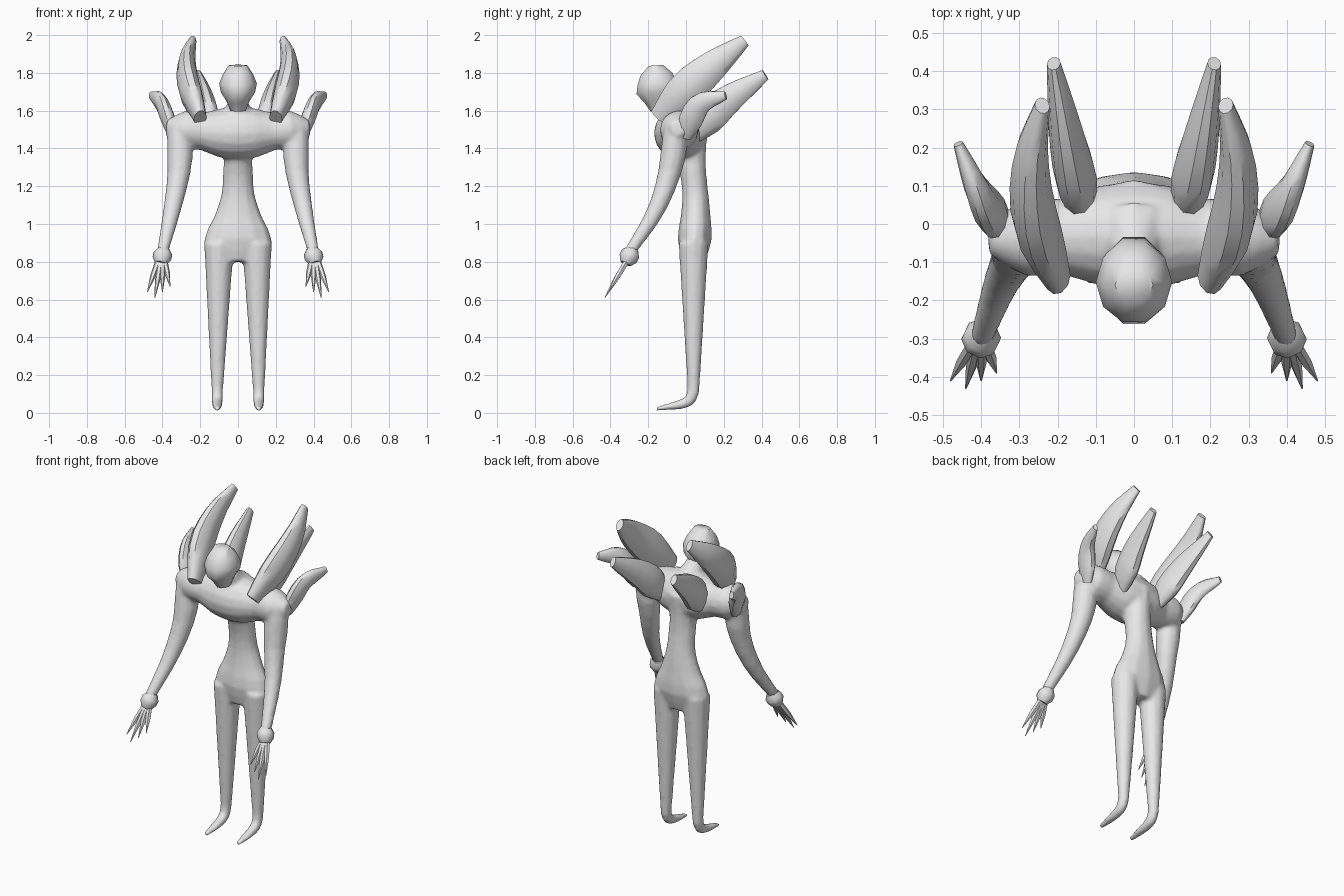
import bpy, bmesh, math
from mathutils import Vector

cube = bpy.data.objects.get("Cube")
if cube:
    bpy.data.objects.remove(cube, do_unlink=True)

shade = (0.8, 0.8, 0.8, 1)
grey = bpy.data.materials.new("plain_grey")
grey.use_nodes = True
grey.diffuse_color = shade
grey.node_tree.nodes["Principled BSDF"].inputs["Base Color"].default_value = shade

ACROSS = Vector((1, 0, 0))
FORWARD = Vector((0, 1, 0))


def blend(values, amount):
    """Pass a smooth curve through evenly spaced numbers or vectors."""
    last = len(values) - 1
    index = min(int(amount * last), last - 1)
    t = amount * last - index
    start, end = values[index], values[index + 1]
    before = values[index - 1] if index > 0 else start + start - end
    after = values[index + 2] if index + 2 <= last else end + end - start
    pull_in = (end - before) / 2
    pull_out = (after - start) / 2
    rise = t * t * (3 - 2 * t)
    return (start + (end - start) * rise
            + pull_in * (t * (1 - t) ** 2) - pull_out * (t * t * (1 - t)))


def sweep(bm, path, widths, depths, steps=8, sides=12, hint=ACROSS, mirror=1):
    """Skin elliptical sections along a smooth path and close both ends."""
    path = [Vector((x * mirror, y, z)) for x, y, z in path]
    centres = [blend(path, i / steps) for i in range(steps + 1)]
    loops = []
    for i, centre in enumerate(centres):
        along = centres[min(i + 1, steps)] - centres[max(i - 1, 0)]
        along.normalize()
        side = (hint - along * hint.dot(along)).normalized()
        front = along.cross(side)
        width = blend(widths, i / steps)
        depth = blend(depths, i / steps)
        loop = []
        for k in range(sides):
            angle = math.tau * k / sides
            offset = side * width * math.cos(angle) + front * depth * math.sin(angle)
            loop.append(bm.verts.new(centre + offset))
        loops.append(loop)
    for lower, upper in zip(loops, loops[1:]):
        for k in range(sides):
            bm.faces.new((lower[k - 1], lower[k], upper[k], upper[k - 1]))
    bm.faces.new(loops[0])
    bm.faces.new(loops[-1])


def finish(bm, name, angle=50):
    bmesh.ops.recalc_face_normals(bm, faces=bm.faces)
    mesh = bpy.data.meshes.new(name)
    bm.to_mesh(mesh)
    bm.free()
    mesh.materials.append(grey)
    part = bpy.data.objects.new(name, mesh)
    bpy.context.collection.objects.link(part)
    bpy.ops.object.select_all(action="DESELECT")
    part.select_set(True)
    bpy.context.view_layer.objects.active = part
    bpy.ops.object.shade_smooth_by_angle(angle=math.radians(angle))
    return part


SIDES = (("left", 1), ("right", -1))

# Body: torso, chest barrel, neck, arms and legs fused into one skin
bm = bmesh.new()
sweep(bm, [(0, .04, .8), (0, .05, 1.15), (0, 0, 1.5)],
      widths=[.11, .18, .13, .09, .08, .08, .13],
      depths=[.06, .09, .08, .07, .07, .09, .12], steps=12)
half = [.04, .1, .1, .13, .14]
barrel = half + half[-2::-1]
sweep(bm, [(-.38, -.04, 1.51), (0, -.03, 1.48), (.38, -.04, 1.51)],
      widths=barrel, depths=barrel, steps=16, sides=16, hint=FORWARD)
taper = [.11, .07, .05]
sweep(bm, [(0, -.03, 1.55), (0, -.1, 1.66)], taper, taper, steps=4)
for label, mirror in SIDES:
    arm = [.06, .07, .06, .05, .04, .03]
    sweep(bm, [(.31, -.05, 1.53), (.31, -.08, 1.3), (.35, -.16, 1.07), (.4, -.3, .85)],
          arm, arm, mirror=mirror)
    leg = [.08, .055, .03]
    sweep(bm, [(.1, .04, .9), (.11, .04, .1)], leg, leg, mirror=mirror)
    sweep(bm, [(.11, .04, .15), (.11, .01, .06), (.11, -.16, .02)],
          widths=[.03, .03, .02], depths=[.03, .03, .01], mirror=mirror)
body = finish(bm, "body")
fuse = body.modifiers.new("fuse", "REMESH")
fuse.mode = "VOXEL"
fuse.voxel_size = .011
fuse.use_smooth_shade = True
soften = body.modifiers.new("soften", "SMOOTH")
soften.iterations = 6

# Head, angular with a narrow chin
bm = bmesh.new()
sweep(bm, [(0, -.14, 1.6), (0, -.16, 1.84)],
      widths=[.04, .06, .09, .1, .08, .05],
      depths=[.05, .08, .12, .11, .09, .04], steps=5, sides=10)
finish(bm, "head")

# Curved spikes, all sharing one swollen and tapering outline
spikes = {
    "front_spike": (1, [(.2, -.14, 1.56), (.26, .02, 1.73), (.27, .17, 1.86), (.24, .31, 1.97)]),
    "rear_spike": (.9, [(.13, .03, 1.47), (.17, .2, 1.64), (.21, .42, 1.79)]),
    "shoulder_spike": (.65, [(.34, -.01, 1.46), (.4, .07, 1.63), (.46, .21, 1.68)]),
}
for name, (size, path) in spikes.items():
    widths = [size * w for w in (.035, .06, .055, .04, .02)]
    depths = [w * 1.7 for w in widths]
    for label, mirror in SIDES:
        bm = bmesh.new()
        sweep(bm, path, widths, depths, sides=10, mirror=mirror)
        finish(bm, label + "_" + name)

# Wrist knobs and four pointed fingers on each hand
for label, mirror in SIDES:
    bm = bmesh.new()
    knob = [.03, .05, .05, .03]
    sweep(bm, [(.39, -.28, .87), (.41, -.32, .79)], knob, knob,
          steps=3, sides=8, mirror=mirror)
    finish(bm, label + "_wrist")
    bm = bmesh.new()
    for finger in range(4):
        short = abs(finger - 2)
        root = (.39 + finger * .01, -.31, .81)
        tip = (.36 + finger * .04, -.43 + short * .02, .61 + short * .03)
        point = [.016, .015, .002]
        sweep(bm, [root, tip], point, point, steps=2, sides=6, mirror=mirror)
    finish(bm, label + "_fingers")
